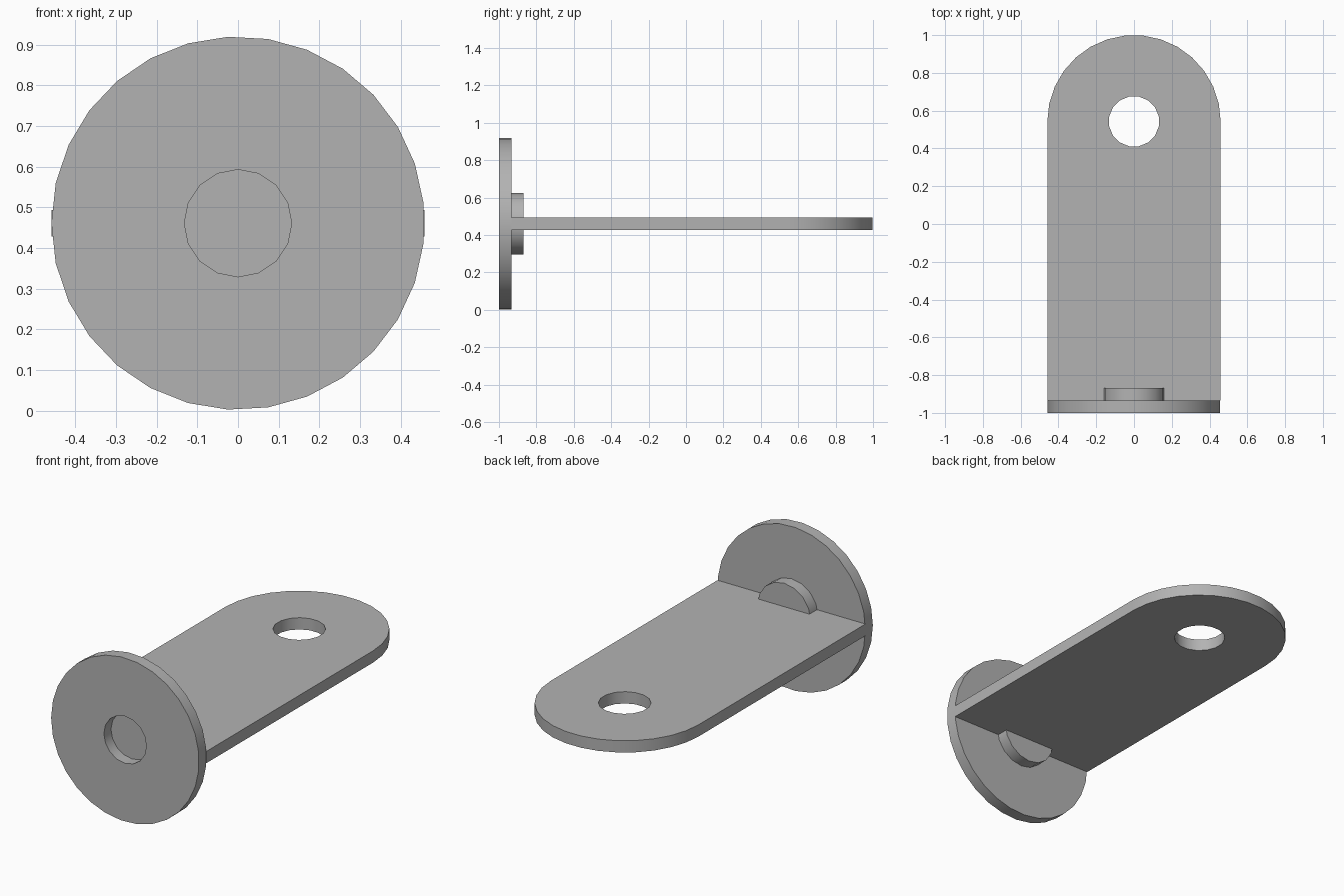
import bpy, bmesh
from math import radians, sin, cos, pi
from mathutils import Matrix, Vector

cube = bpy.data.objects.get("Cube")
if cube:
    bpy.data.objects.remove(cube)

GREY = (0.45, 0.45, 0.45, 1)
grey = bpy.data.materials.new("plain grey")
grey.use_nodes = True
grey.diffuse_color = GREY
grey.node_tree.nodes["Principled BSDF"].inputs["Base Color"].default_value = GREY

R = 0.459        # disc radius and half width of the plate
MID = 0.461      # height of the centre line
THICK = 0.066
BACK = -1 + THICK
HOLE_Y = 0.543


def arc(radius, start, end, count, cy=0):
    """Points from start to end angle, in count steps."""
    return [(radius * cos(a), cy + radius * sin(a))
            for a in (start + (end - start) * i / count for i in range(count + 1))]


def circle(radius, sides, start=0, cy=0):
    return arc(radius, start, start + 2 * pi, sides, cy)[:-1]


def slab(name, loops, depth, matrix):
    """Fill an outline (with optional hole) and extrude it along local z."""
    bm = bmesh.new()
    for loop in loops:
        verts = [bm.verts.new((x, y, 0)) for x, y in loop]
        for a, b in zip(verts, verts[1:] + verts[:1]):
            bm.edges.new((a, b))
    bmesh.ops.triangle_fill(bm, use_beauty=True, edges=bm.edges[:], normal=(0, 0, 1))
    top = bmesh.ops.extrude_face_region(bm, geom=bm.faces[:])["geom"]
    bmesh.ops.translate(bm, vec=Vector((0, 0, depth)),
                        verts=[g for g in top if isinstance(g, bmesh.types.BMVert)])
    bmesh.ops.transform(bm, matrix=matrix, verts=bm.verts[:])
    bmesh.ops.recalc_face_normals(bm, faces=bm.faces[:])
    mesh = bpy.data.meshes.new(name)
    bm.to_mesh(mesh)
    bm.free()
    mesh.materials.append(grey)
    obj = bpy.data.objects.new(name, mesh)
    bpy.context.collection.objects.link(obj)
    bpy.ops.object.select_all(action="DESELECT")
    obj.select_set(True)
    bpy.context.view_layer.objects.active = obj
    bpy.ops.object.shade_smooth_by_angle(angle=radians(30))
    return obj


def upright(y):
    """Turn a profile to stand facing the front, extruding towards the front."""
    return Matrix.Translation((0, y, MID)) @ Matrix.Rotation(pi / 2, 4, "X")


# Upright end disc with a round opening
slab("end_disc", [circle(R, 29, pi), circle(0.132, 16)], THICK, upright(BACK))

# Boss behind the disc, closing the opening as a shallow recess
slab("rear_boss", [circle(0.165, 16)], THICK + 0.003, upright(BACK + THICK))

# Flat plate with a rounded end and a through hole
outline = [(-R, BACK), (R, BACK)] + arc(R, 0, pi, 15, 1 - R)
slab("mounting_plate", [outline, circle(0.134, 16, pi / 16, HOLE_Y)], THICK,
     Matrix.Translation((0, 0, MID - THICK / 2)))
